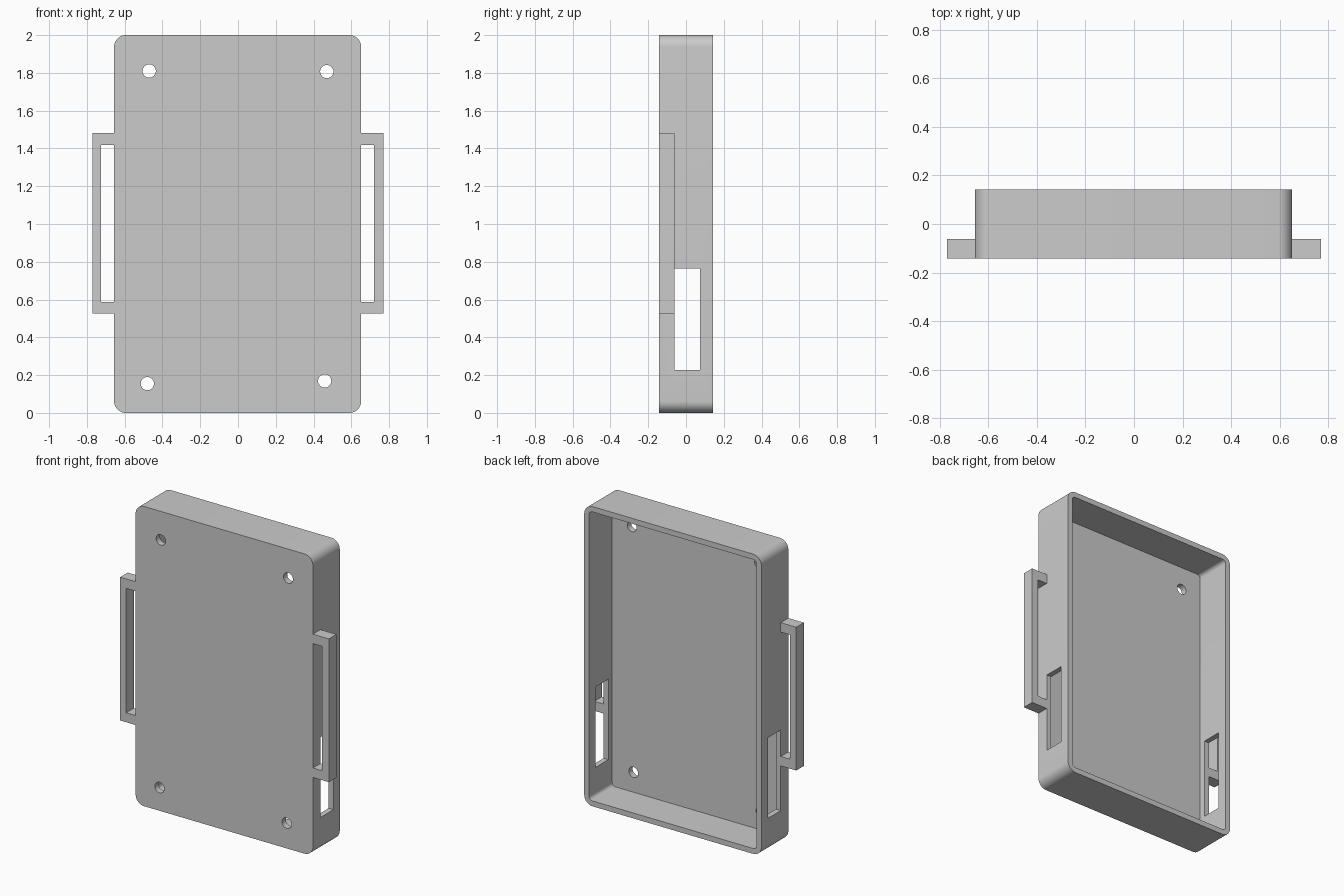
import bpy, bmesh
from math import sin, cos, pi, radians

cube = bpy.data.objects.get("Cube")
if cube:
    bpy.data.objects.remove(cube, do_unlink=True)

GREY = (0.6, 0.6, 0.6, 1)
plastic = bpy.data.materials.new("grey plastic")
plastic.use_nodes = True
plastic.diffuse_color = GREY
plastic.node_tree.nodes["Principled BSDF"].inputs["Base Color"].default_value = GREY

FRONT, BACK = -0.142, 0.142
LEFT, RIGHT = 0.652, -0.656
WALL = 0.036
LOOP_BACK = -0.062


def prism(name, outline, y0, y1):
    """Extrude an (x, z) outline along y."""
    bm = bmesh.new()
    face = bm.faces.new([bm.verts.new((x, y0, z)) for x, z in outline])
    ext = bmesh.ops.extrude_face_region(bm, geom=[face])
    for v in ext["geom"]:
        if isinstance(v, bmesh.types.BMVert):
            v.co.y = y1
    bmesh.ops.recalc_face_normals(bm, faces=bm.faces[:])
    mesh = bpy.data.meshes.new(name)
    bm.to_mesh(mesh)
    bm.free()
    mesh.materials.append(plastic)
    ob = bpy.data.objects.new(name, mesh)
    bpy.context.collection.objects.link(ob)
    return ob


def rounded(x0, x1, z0, z1, r, steps=10):
    corners = [(x1 - r, z1 - r), (x0 + r, z1 - r), (x0 + r, z0 + r), (x1 - r, z0 + r)]
    return [(cx + r * cos(a), cz + r * sin(a))
            for q, (cx, cz) in enumerate(corners)
            for a in [(q + i / steps) * pi / 2 for i in range(steps + 1)]]


def circle(cx, cz, r, n=32):
    return [(cx + r * cos(2 * pi * i / n), cz + r * sin(2 * pi * i / n)) for i in range(n)]


def rect(x0, x1, z0, z1):
    return [(x0, z0), (x1, z0), (x1, z1), (x0, z1)]


def activate(ob):
    bpy.ops.object.select_all(action="DESELECT")
    ob.select_set(True)
    bpy.context.view_layer.objects.active = ob


def cut(ob, cutter):
    cutter.hide_render = True
    mod = ob.modifiers.new("cut", "BOOLEAN")
    mod.operation, mod.solver, mod.object = "DIFFERENCE", "EXACT", cutter
    activate(ob)
    bpy.ops.object.modifier_apply(modifier=mod.name)
    bpy.data.objects.remove(cutter, do_unlink=True)


# Tray-shaped case, open at the back
case = prism("case_shell", rounded(RIGHT, LEFT, 0, 2, 0.062), FRONT, BACK)
cut(case, prism("cavity_cutter",
                rounded(RIGHT + WALL, LEFT - WALL, WALL, 2 - WALL, 0.024),
                FRONT + 0.04, BACK + 0.1))

# Port openings through both side walls
cut(case, prism("port_cutter", rect(-1, 1, 0.227, 0.764), LOOP_BACK, 0.075))

# Screw holes through the front plate
for x, z in [(-0.47, 1.81), (0.47, 1.807), (-0.48, 0.155), (0.459, 0.169)]:
    cut(case, prism("hole_cutter", circle(x, z, 0.035), FRONT - 0.1, 0))

activate(case)
bpy.ops.object.shade_smooth_by_angle(angle=radians(30))

# Strap loops on both sides, flush with the front
for side, wall, inner, outer in (("left", LEFT, 0.721, 0.77),
                                 ("right", RIGHT, -0.726, -0.77)):
    root = wall - 0.01 * (1 if wall > 0 else -1)
    lo, hi, lo_in, hi_in = 0.525, 1.481, 0.588, 1.418
    prism(side + "_strap_loop",
          [(root, lo), (outer, lo), (outer, hi), (root, hi),
           (root, hi_in), (inner, hi_in), (inner, lo_in), (root, lo_in)],
          FRONT, LOOP_BACK)
